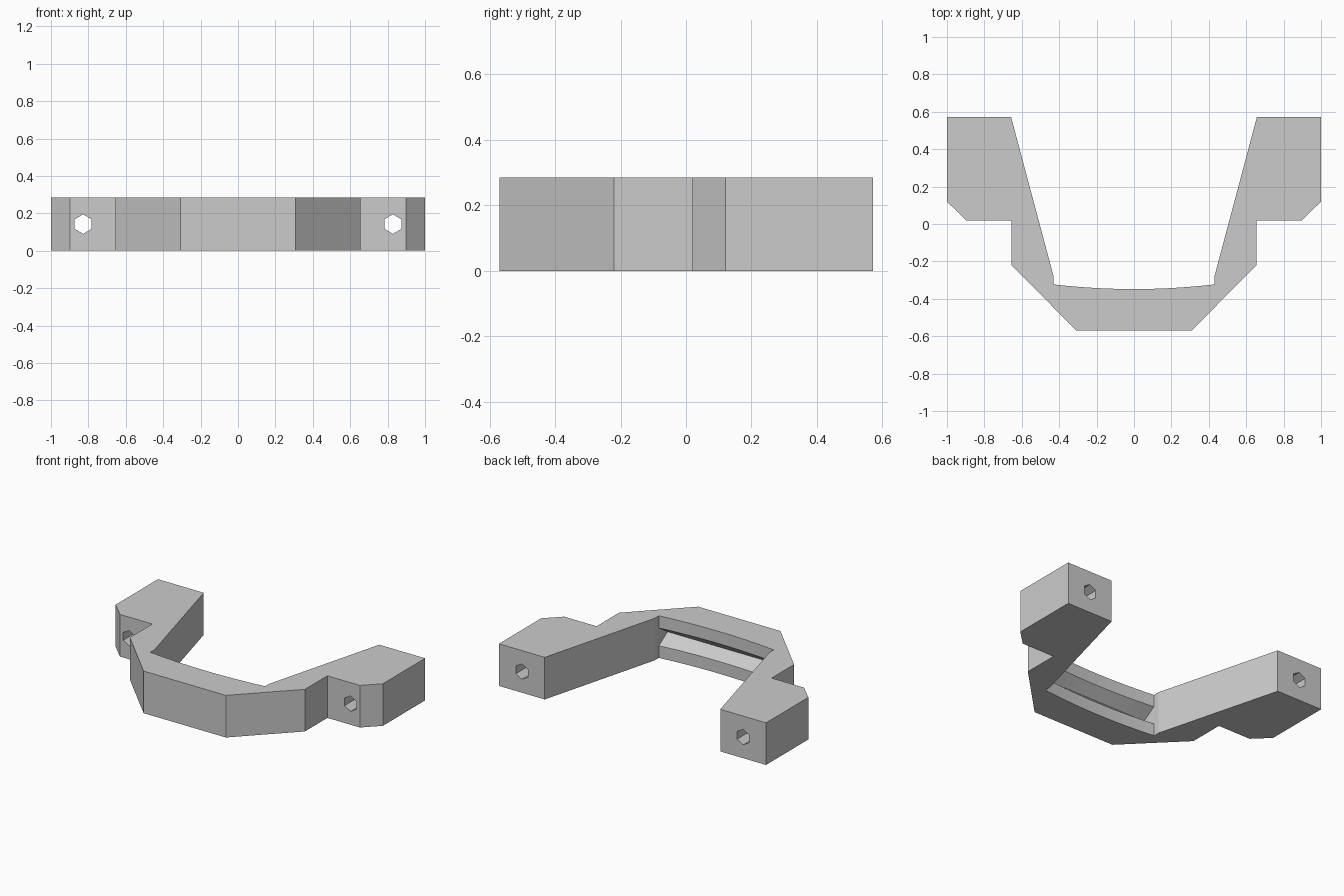
import bpy, bmesh, math
from mathutils import Matrix

if "Cube" in bpy.data.objects:
    bpy.data.objects.remove(bpy.data.objects["Cube"])

HEIGHT = 0.285
MID = HEIGHT / 2
ARC_HALF, ARC_END, ARC_MID = 0.43, -0.323, -0.348


def arc_y(x):
    return ARC_MID + (ARC_END - ARC_MID) * (x / ARC_HALF) ** 2


def loft(name, rings):
    """Closed solid through a sequence of equal-length rings."""
    bm = bmesh.new()
    loops = [[bm.verts.new(p) for p in ring] for ring in rings]
    n = len(loops[0])
    for a, b in zip(loops, loops[1:]):
        for i in range(n):
            j = (i + 1) % n
            bm.faces.new((a[i], a[j], b[j], b[i]))
    bm.faces.new(loops[0])
    bm.faces.new(loops[-1])
    bmesh.ops.recalc_face_normals(bm, faces=bm.faces[:])
    mesh = bpy.data.meshes.new(name)
    bm.to_mesh(mesh)
    bm.free()
    obj = bpy.data.objects.new(name, mesh)
    bpy.context.collection.objects.link(obj)
    return obj


def cut(target, cutter):
    mod = target.modifiers.new(cutter.name, 'BOOLEAN')
    mod.operation = 'DIFFERENCE'
    mod.solver = 'EXACT'
    mod.object = cutter
    bpy.context.view_layer.objects.active = target
    bpy.ops.object.modifier_apply(modifier=mod.name)
    bpy.data.objects.remove(cutter)


# Bracket outline: right half from front edge to rear, mirrored, plus inner arc
half = [(0.308, -0.57), (0.655, -0.22), (0.655, 0.02), (0.898, 0.02),
        (1.0, 0.12), (1.0, 0.572), (0.657, 0.572), (0.43, -0.28)]
steps = 12
xs = [ARC_HALF * (1 - 2 * i / steps) for i in range(steps + 1)]
outline = half + [(x, arc_y(x)) for x in xs] + [(-x, y) for x, y in reversed(half)]
bracket = loft("bracket", [[(x, y, z) for x, y in outline] for z in (0, HEIGHT)])

# V-shaped groove along the inner arc
rings = []
for x in xs:
    px = x * 0.997
    y = arc_y(x)
    rings.append([(px, y + 0.02, MID + 0.06), (px, y, MID + 0.06),
                  (px, -0.415, MID), (px, y, MID - 0.06),
                  (px, y + 0.02, MID - 0.06)])
cut(bracket, loft("groove_cutter", rings))

# Hexagonal bolt holes through the ears
for side in (-1, 1):
    hexagon = [(side * 0.828 + 0.052 * math.sin(k * math.pi / 3),
                MID + 0.052 * math.cos(k * math.pi / 3)) for k in range(6)]
    cut(bracket, loft("bolt_hole_cutter",
                      [[(x, y, z) for x, z in hexagon] for y in (-0.1, 0.7)]))
